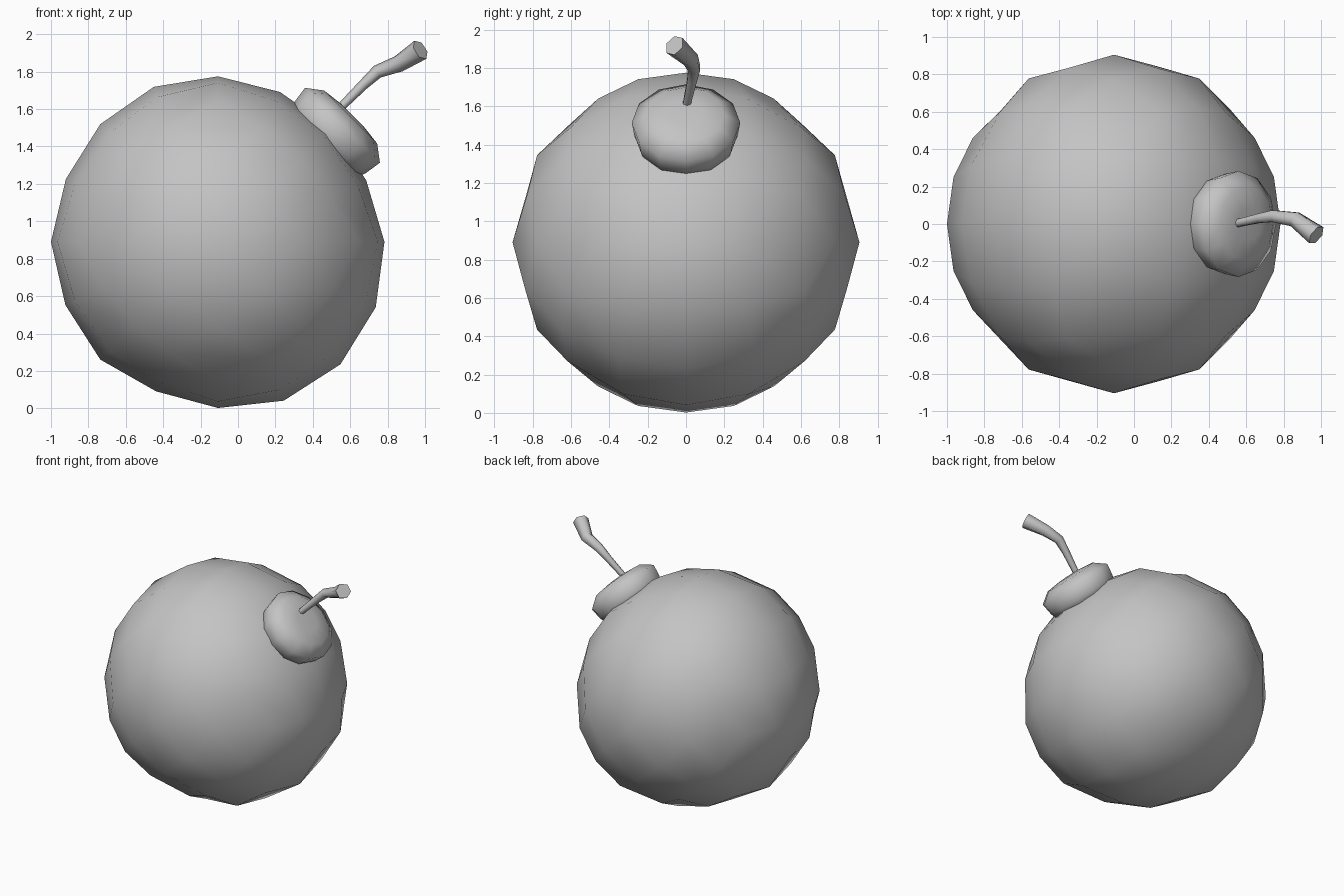
import bpy, bmesh, math
from mathutils import Vector

if "Cube" in bpy.data.objects:
    bpy.data.objects.remove(bpy.data.objects["Cube"], do_unlink=True)

grey = bpy.data.materials.new("plain_grey")
grey.use_nodes = True
grey.diffuse_color = (0.55, 0.55, 0.55, 1)
grey.node_tree.nodes["Principled BSDF"].inputs["Base Color"].default_value = (0.55, 0.55, 0.55, 1)

CENTRE = Vector((-0.107, 0, 0.89))
AXIS = Vector((1, 0, 1)).normalized()       # direction the neck points
ACROSS = Vector((-1, 0, 1)).normalized()
SIDE = Vector((0, 1, 0))


def finish(name, bm, smooth_angle):
    """Turn a bmesh into a smooth-shaded object."""
    bmesh.ops.recalc_face_normals(bm, faces=bm.faces)
    mesh = bpy.data.meshes.new(name)
    bm.to_mesh(mesh)
    bm.free()
    mesh.materials.append(grey)
    obj = bpy.data.objects.new(name, mesh)
    bpy.context.collection.objects.link(obj)
    bpy.ops.object.select_all(action='DESELECT')
    obj.select_set(True)
    bpy.context.view_layer.objects.active = obj
    bpy.ops.object.shade_smooth_by_angle(angle=math.radians(smooth_angle))
    return obj


def loft(name, rings, sides, smooth_angle):
    """Skin rings given as (centre, u axis, v axis, radius), closing both ends."""
    bm = bmesh.new()
    loops = []
    for c, u, v, r in rings:
        loops.append([bm.verts.new(c + r * (u * math.cos(t) + v * math.sin(t)))
                      for t in (2 * math.pi * i / sides for i in range(sides))])
    for a, b in zip(loops, loops[1:]):
        for i in range(sides):
            j = (i + 1) % sides
            bm.faces.new((a[i], a[j], b[j], b[i]))
    bm.faces.new(loops[0])
    bm.faces.new(loops[-1])
    return finish(name, bm, smooth_angle)


# Ball: gridded cube blown up into a slightly lumpy sphere, one face toward the neck
girth = [.89, .858, .86, .867, .885, .897, .89, .88,
         .893, .883, .89, .865, .888, .919, .926, .913]
bm = bmesh.new()
bmesh.ops.create_cube(bm, size=2)
bmesh.ops.subdivide_edges(bm, edges=bm.edges[:], cuts=3, use_grid_fill=True)
for v in bm.verts:
    corner = min(abs(c) for c in v.co) > 0.99
    n = Vector([math.tan(c * math.pi / 4) for c in v.co]).normalized()
    d = AXIS * n.x + SIDE * n.y + ACROSS * n.z
    k = round(math.atan2(d.z, d.x) / (math.pi / 8)) % 16
    w = 1 - d.y * d.y
    p = d * (0.905 * (1 - w) + girth[k] * w)
    if corner:
        p = Vector((p.x * 1.03, p.y * 0.89, p.z * 1.03))
    v.co = CENTRE + p
finish("ball", bm, 180)

# Neck: short rounded twelve-sided plug
base = Vector((0.495, 0, 1.45))
profile = [(-0.06, .25), (0, .270), (0.09, .283), (0.152, .2), (0.165, .09)]
loft("neck", [(base + AXIS * h, ACROSS, SIDE, r) for h, r in profile], 12, 180)

# Fuse: bent six-sided cord that widens toward its tip
path = [(.535, 0, 1.595, .022), (.67, .03, 1.73, .028), (.745, .042, 1.80, .036),
        (.86, .025, 1.842, .045), (.975, -.06, 1.917, .058)]
pts = [Vector(p[:3]) for p in path]
rings = []
for i, p in enumerate(pts):
    t = (pts[min(i + 1, len(pts) - 1)] - pts[max(i - 1, 0)]).normalized()
    u = SIDE.cross(t).normalized()
    rings.append((p, u, t.cross(u), path[i][3]))
loft("fuse", rings, 6, 75)
